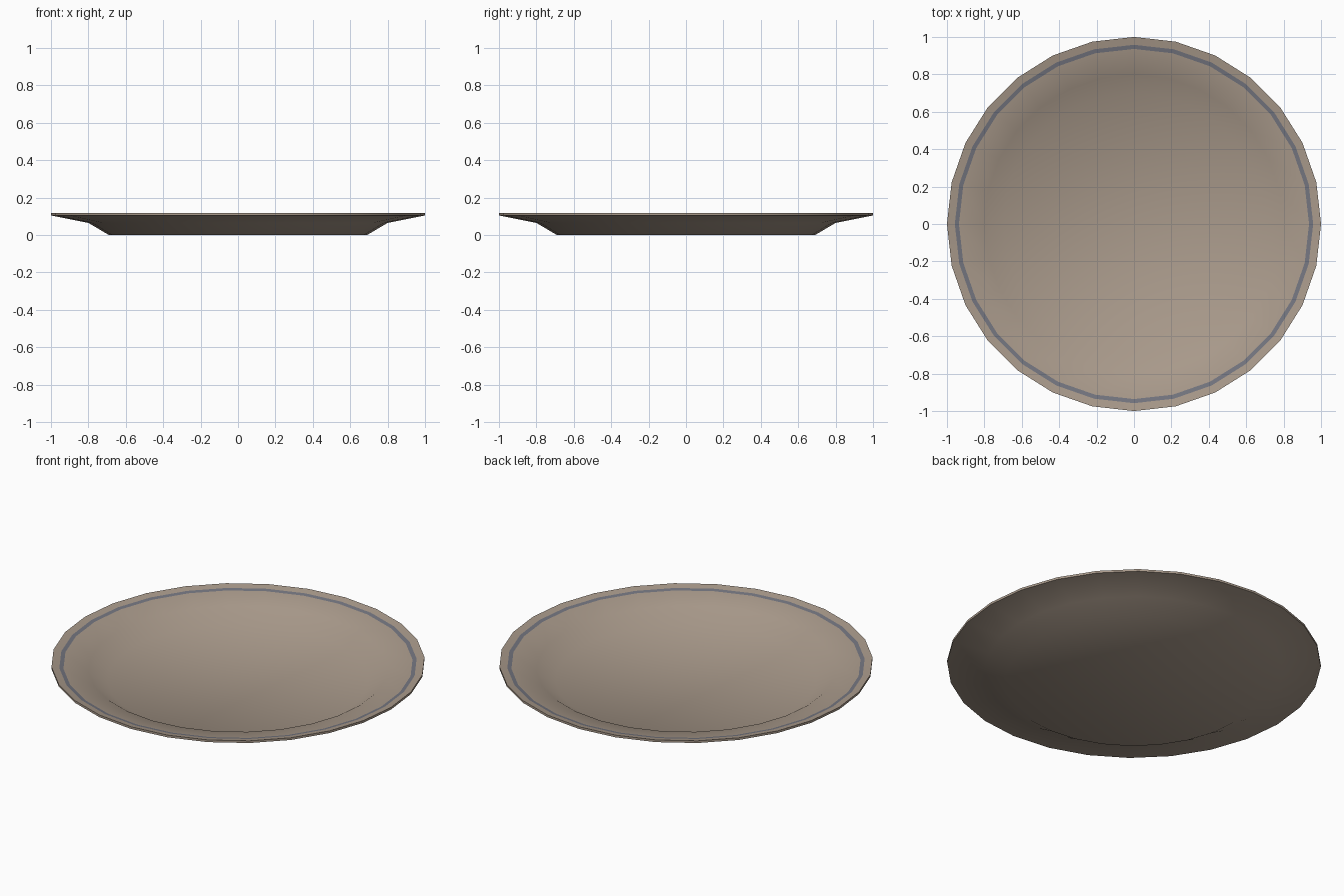
import bpy, bmesh, math

if "Cube" in bpy.data.objects:
    bpy.data.objects.remove(bpy.data.objects["Cube"])

SIDES = 28

def material(name, rgb):
    m = bpy.data.materials.new(name)
    m.diffuse_color = (*rgb, 1.0)
    m.use_nodes = True
    m.node_tree.nodes["Principled BSDF"].inputs["Base Color"].default_value = m.diffuse_color
    return m

# Profile from underside centre, round the rim, to the top floor: (radius, height)
profile = [(0.69, 0.0), (0.80, 0.065), (1.0, 0.105), (1.0, 0.118),
           (0.958, 0.1096), (0.936, 0.1052), (0.80, 0.078), (0.70, 0.013)]
STRIPE_BAND = 4  # band between the two stripe radii

bm = bmesh.new()
rings = [[bm.verts.new((r * math.cos(2 * math.pi * i / SIDES),
                        r * math.sin(2 * math.pi * i / SIDES), z))
          for i in range(SIDES)] for r, z in profile]

# Walls and rim, with the painted stripe as its own band
for k in range(len(rings) - 1):
    a, b = rings[k], rings[k + 1]
    for i in range(SIDES):
        j = (i + 1) % SIDES
        f = bm.faces.new((a[i], a[j], b[j], b[i]))
        f.material_index = 1 if k == STRIPE_BAND else 0

# Flat underside and floor
bm.faces.new(list(reversed(rings[0])))
bm.faces.new(rings[-1])
for f in bm.faces:
    f.smooth = True

mesh = bpy.data.meshes.new("plate")
bm.to_mesh(mesh)
bm.free()
mesh.materials.append(material("warm stoneware", (0.40, 0.325, 0.26)))
mesh.materials.append(material("grey blue stripe", (0.175, 0.18, 0.215)))
plate = bpy.data.objects.new("plate", mesh)
bpy.context.collection.objects.link(plate)

# Smooth bowl with a crisp rim edge
bpy.context.view_layer.objects.active = plate
plate.select_set(True)
bpy.ops.object.shade_smooth_by_angle(angle=math.radians(40))
